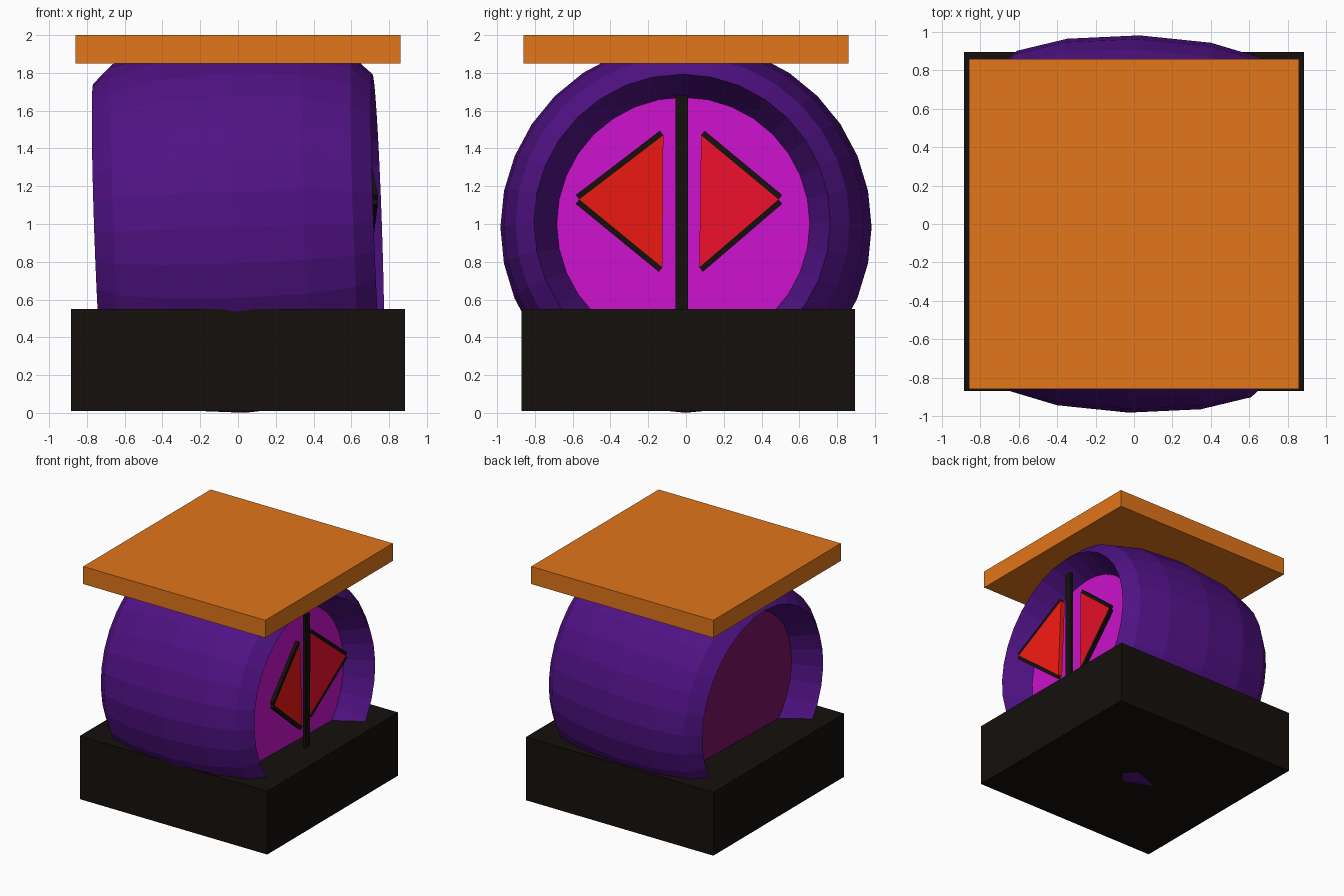
import bpy, bmesh
from math import radians, cos, sin, pi
from mathutils import Matrix, Vector

if "Cube" in bpy.data.objects:
    bpy.data.objects.remove(bpy.data.objects["Cube"])


def material(name, rgb):
    m = bpy.data.materials.new(name)
    m.diffuse_color = (*rgb, 1)
    m.use_nodes = True
    m.node_tree.nodes["Principled BSDF"].inputs["Base Color"].default_value = m.diffuse_color
    return m


BLACK = material("black", (0.007, 0.005, 0.004))
ORANGE = material("orange", (0.75, 0.18, 0.011))
PURPLE = material("purple", (0.08, 0.006, 0.23))
MAGENTA = material("magenta", (0.6, 0.006, 0.6))
DARK_MAGENTA = material("dark_magenta", (0.2, 0.006, 0.13))
RED = material("red", (0.85, 0.01, 0.006))
CRIMSON = material("crimson", (0.85, 0.005, 0.024))


def finish(name, bm, mat):
    bmesh.ops.recalc_face_normals(bm, faces=bm.faces)
    me = bpy.data.meshes.new(name)
    bm.to_mesh(me)
    bm.free()
    me.materials.append(mat)
    ob = bpy.data.objects.new(name, me)
    bpy.context.collection.objects.link(ob)
    return ob


def box(name, lo, hi, mat):
    lo, hi = Vector(lo), Vector(hi)
    bm = bmesh.new()
    bmesh.ops.create_cube(bm, size=1, matrix=Matrix.Translation((lo + hi) / 2)
                          @ Matrix.Diagonal((*(hi - lo), 1)))
    return finish(name, bm, mat)


def prism(name, pts, depth, mat):
    """Solid whose front outline is pts, extruded back along -x."""
    bm = bmesh.new()
    front = [bm.verts.new(p) for p in pts]
    back = [bm.verts.new(Vector(p) - Vector((depth, 0, 0))) for p in pts]
    bm.faces.new(front)
    bm.faces.new(back[::-1])
    n = len(pts)
    for i in range(n):
        j = (i + 1) % n
        bm.faces.new((front[i], back[i], back[j], front[j]))
    return finish(name, bm, mat)


# Base block and top slab
box("base", (-0.885, -0.87, 0.01), (0.885, 0.895, 0.55), BLACK)
box("top_slab", (-0.86, -0.86, 1.85), (0.86, 0.86, 2.0), ORANGE)

# Bulging barrel lying along x, slightly skewed, with recessed ends
SIDES = 32
TILT = (Matrix.Translation((0, 0, 0.983)) @ Matrix.Rotation(radians(-1.6), 4, 'Z')
        @ Matrix.Rotation(radians(-2), 4, 'Y'))
half = [(0.375, 0.955), (0.635, 0.885), (0.74, 0.785), (0.52, 0.67)]
profile = [(-x, r) for x, r in reversed(half)] + [(0, 0.983)] + half


def ring(bm, x, r):
    return [bm.verts.new(TILT @ Vector((x, r * cos(2 * pi * i / SIDES), r * sin(2 * pi * i / SIDES))))
            for i in range(SIDES)]


bm = bmesh.new()
rings = [ring(bm, x, r) for x, r in profile]
for a, b in zip(rings, rings[1:]):
    for i in range(SIDES):
        j = (i + 1) % SIDES
        bm.faces.new((a[i], b[i], b[j], a[j]))
# temporary caps give consistent outward normals, then are removed
caps = [bm.faces.new(rings[0]), bm.faces.new(rings[-1])]
bmesh.ops.recalc_face_normals(bm, faces=bm.faces)
bmesh.ops.delete(bm, geom=caps, context='FACES_ONLY')
finish("barrel", bm, PURPLE)

# End discs inside the recesses
for name, x, mat in (("right_disc", 0.52, MAGENTA), ("left_disc", -0.52, DARK_MAGENTA)):
    bm = bmesh.new()
    face = bm.faces.new(ring(bm, x, 0.67))
    ob = finish(name, bm, mat)
    if ob.data.polygons[0].normal.x * x < 0:
        ob.data.flip_normals()

# Vertical divider bar
box("divider_bar", (0.655, -0.055, 0.5), (0.675, 0.01, 1.68), BLACK)

# Triangular panels, each with two black edge strips
panels = {
    "front": ((0.67, -0.12, 1.47), (0.74, -0.565, 1.13), (0.695, -0.125, 0.77), RED),
    "rear": ((0.63, 0.08, 1.47), (0.675, 0.49, 1.13), (0.63, 0.07, 0.77), CRIMSON),
}
for side, (top, tip, low, mat) in panels.items():
    prism(side + "_triangle", (top, tip, low), 0.04, mat)
    centre = (Vector(top) + Vector(tip) + Vector(low)) / 3
    for label, end in (("upper", top), ("lower", low)):
        a, b = Vector(end), Vector(tip)
        d = b - a
        out = Vector((0, -d.z, d.y)).normalized() * 0.03
        if out.dot(a - centre) < 0:
            out = -out
        prism(f"{side}_{label}_strip", (a, b, b + out, a + out), 0.03, BLACK)
